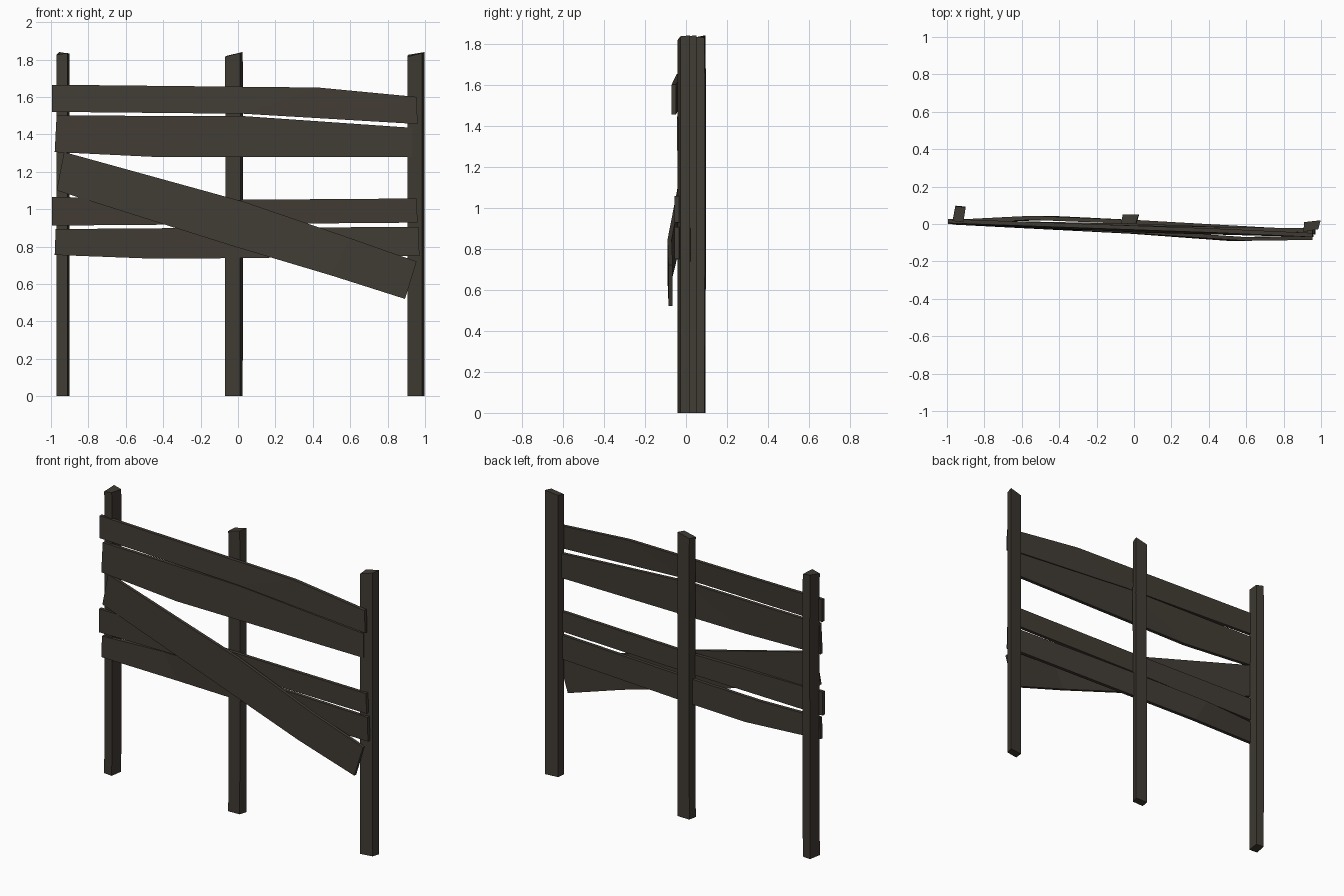
import bpy, bmesh

# weathered dark timber, one colour for everything
wood = bpy.data.materials.new("dark weathered wood")
wood.diffuse_color = (0.052, 0.044, 0.034, 1)


def loft(name, rings):
    """Skin a list of four-cornered rings and cap both ends."""
    bm = bmesh.new()
    loops = [[bm.verts.new(p) for p in ring] for ring in rings]
    for a, b in zip(loops, loops[1:]):
        for i in range(4):
            j = (i + 1) % 4
            bm.faces.new((a[i], a[j], b[j], b[i]))
    bm.faces.new(loops[0][::-1])
    bm.faces.new(loops[-1])
    bmesh.ops.recalc_face_normals(bm, faces=bm.faces)
    mesh = bpy.data.meshes.new(name)
    bm.to_mesh(mesh)
    bm.free()
    mesh.materials.append(wood)
    obj = bpy.data.objects.new(name, mesh)
    bpy.context.collection.objects.link(obj)


def post(name, foot, tops, bow):
    """Upright from a footprint, slightly bowed, with a slanted sawn top."""
    rings = [[(x, y, 0) for x, y in foot],
             [(x + bow[0], y + bow[1], 1.45) for x, y in foot],
             [(x, y, z) for (x, y), z in zip(foot, tops)]]
    loft(name, rings)


def plank(name, sections, thick=0.022):
    """Board through sections (x top, z top, x bottom, z bottom, front y)."""
    loft(name, [[(xt, y, zt), (xb, y, zb),
                 (xb, y + thick, zb), (xt, y + thick, zt)]
                for xt, zt, xb, zb, y in sections])


# three uprights: corners front left, front right, back right, back left
post("left_post", [(-0.97, 0.016), (-0.912, 0.01), (-0.90, 0.09), (-0.955, 0.095)],
     (1.825, 1.835, 1.83, 1.84), (0.0, 0.003))
post("middle_post", [(-0.07, 0.0), (0.01, 0.003), (0.025, 0.05), (-0.06, 0.052)],
     (1.815, 1.835, 1.84, 1.82), (0.003, 0.0))
post("right_post", [(0.905, -0.042), (0.985, -0.028), (0.998, 0.02), (0.91, 0.01)],
     (1.815, 1.835, 1.84, 1.825), (0.0, 0.0))

# horizontal boards
plank("top_board", [(-0.995, 1.665, -0.995, 1.52, 0.005),
                    (0.43, 1.65, 0.03, 1.51, -0.046),
                    (0.955, 1.60, 0.96, 1.455, -0.07)])
plank("second_board", [(-0.97, 1.50, -0.98, 1.305, 0.0),
                       (0.02, 1.498, -0.42, 1.278, -0.03),
                       (0.93, 1.435, 0.93, 1.278, -0.045)])
plank("third_board", [(-0.995, 1.065, -0.995, 0.912, 0.0),
                      (0.0, 1.05, 0.0, 0.92, -0.02),
                      (0.955, 1.057, 0.96, 0.928, -0.055)])
plank("bottom_board", [(-0.975, 0.893, -0.98, 0.755, 0.0),
                       (-0.55, 0.897, -0.45, 0.735, 0.022),
                       (0.0, 0.90, 0.0, 0.738, 0.0),
                       (0.965, 0.905, 0.97, 0.75, -0.055)])

# fallen diagonal board lying across the front
plank("diagonal_board", [(-0.93, 1.305, -0.97, 1.10, -0.003),
                         (0.03, 1.04, -0.02, 0.80, -0.052),
                         (0.60, 0.845, 0.50, 0.645, -0.09),
                         (0.955, 0.72, 0.893, 0.52, -0.085)], 0.02)
